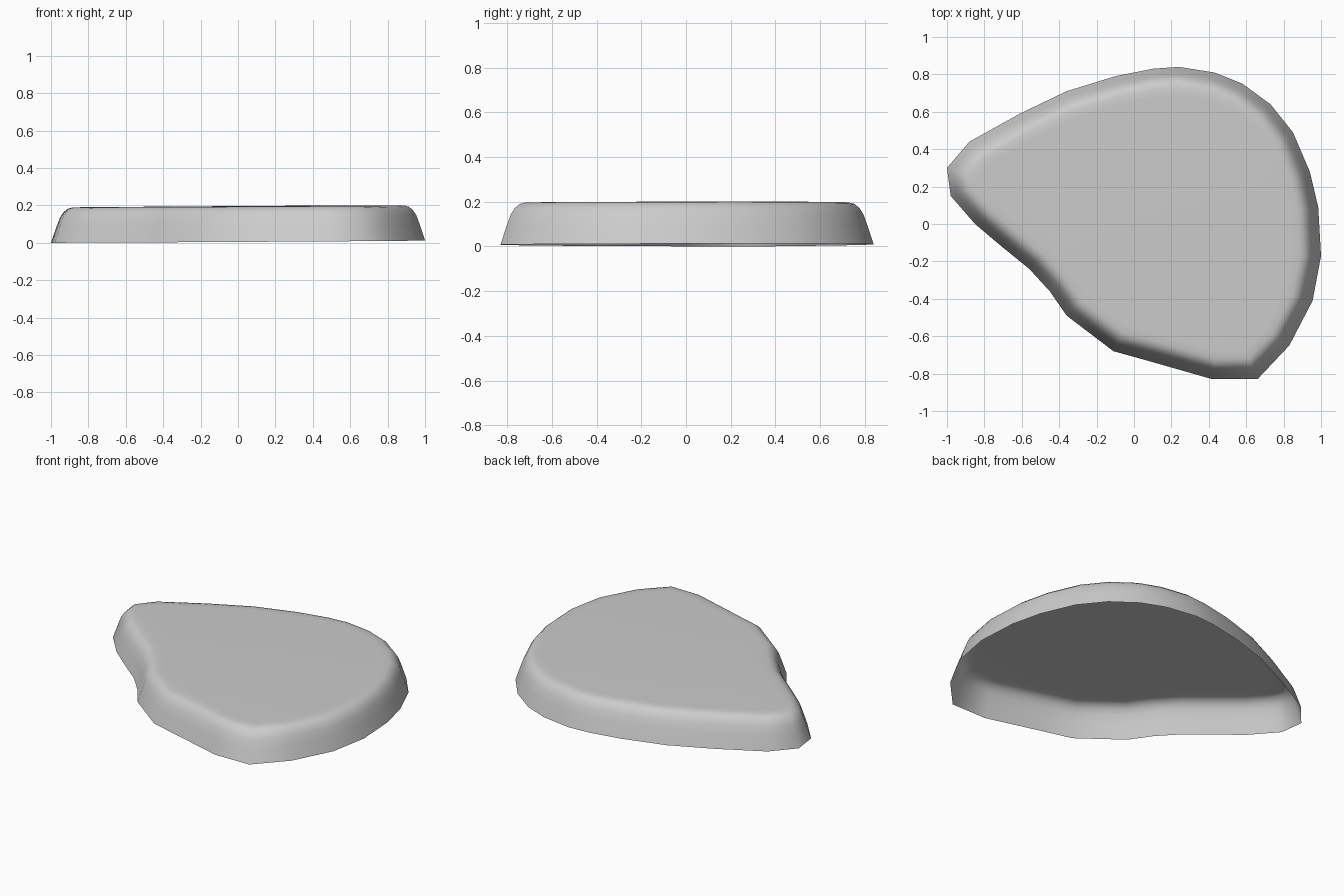
import bpy, bmesh
from mathutils import Vector

if "Cube" in bpy.data.objects:
    bpy.data.objects.remove(bpy.data.objects["Cube"])

# Outline of the lower rim seen from above, clockwise from the left tip
OUTLINE = [(-1.0, .30), (-.88, .44), (-.61, .59), (-.36, .71), (-.10, .79),
           (.10, .83), (.24, .84), (.43, .81), (.58, .75), (.73, .64),
           (.85, .49), (.94, .28), (.985, .09), (1.0, -.17), (.955, -.41),
           (.83, -.65), (.66, -.83), (.42, -.83), (.07, -.73), (-.11, -.68),
           (-.36, -.49), (-.45, -.36), (-.56, -.24), (-.72, -.11),
           (-.85, 0), (-.98, .15)]
# Wall section: inset from the rim, height
PROFILE = [(0, 0), (.028, .085), (.046, .135), (.064, .163),
           (.085, .181), (.11, .188), (.15, .189)]


def inset(points, d):
    """Mitred inward offset of a clockwise outline."""
    pts = [Vector(p) for p in points]
    out = []
    for i, p in enumerate(pts):
        a = (p - pts[i - 1]).normalized()
        b = (pts[(i + 1) % len(pts)] - p).normalized()
        na, nb = Vector((a.y, -a.x)), Vector((b.y, -b.x))
        out.append(p + (na + nb) * d / (1 + na.dot(nb)))
    return out


# Slab shell: stacked rings, flat top, open underside, very slight tilt
bm = bmesh.new()
rings = [[bm.verts.new((p.x, p.y, h + .0065 * (p.x + 1) + .002 * (p.y - .3)))
          for p in inset(OUTLINE, d)] for d, h in PROFILE]
n = len(OUTLINE)
for low, high in zip(rings, rings[1:]):
    for i in range(n):
        j = (i + 1) % n
        bm.faces.new((low[j], low[i], high[i], high[j]))
bm.faces.new(rings[-1][::-1])
lowest = min(v.co.z for v in bm.verts)
for v in bm.verts:
    v.co.z -= lowest
for f in bm.faces:
    f.smooth = True

mesh = bpy.data.meshes.new("stone_slab")
bm.to_mesh(mesh)
bm.free()
slab = bpy.data.objects.new("stone_slab", mesh)
bpy.context.collection.objects.link(slab)
